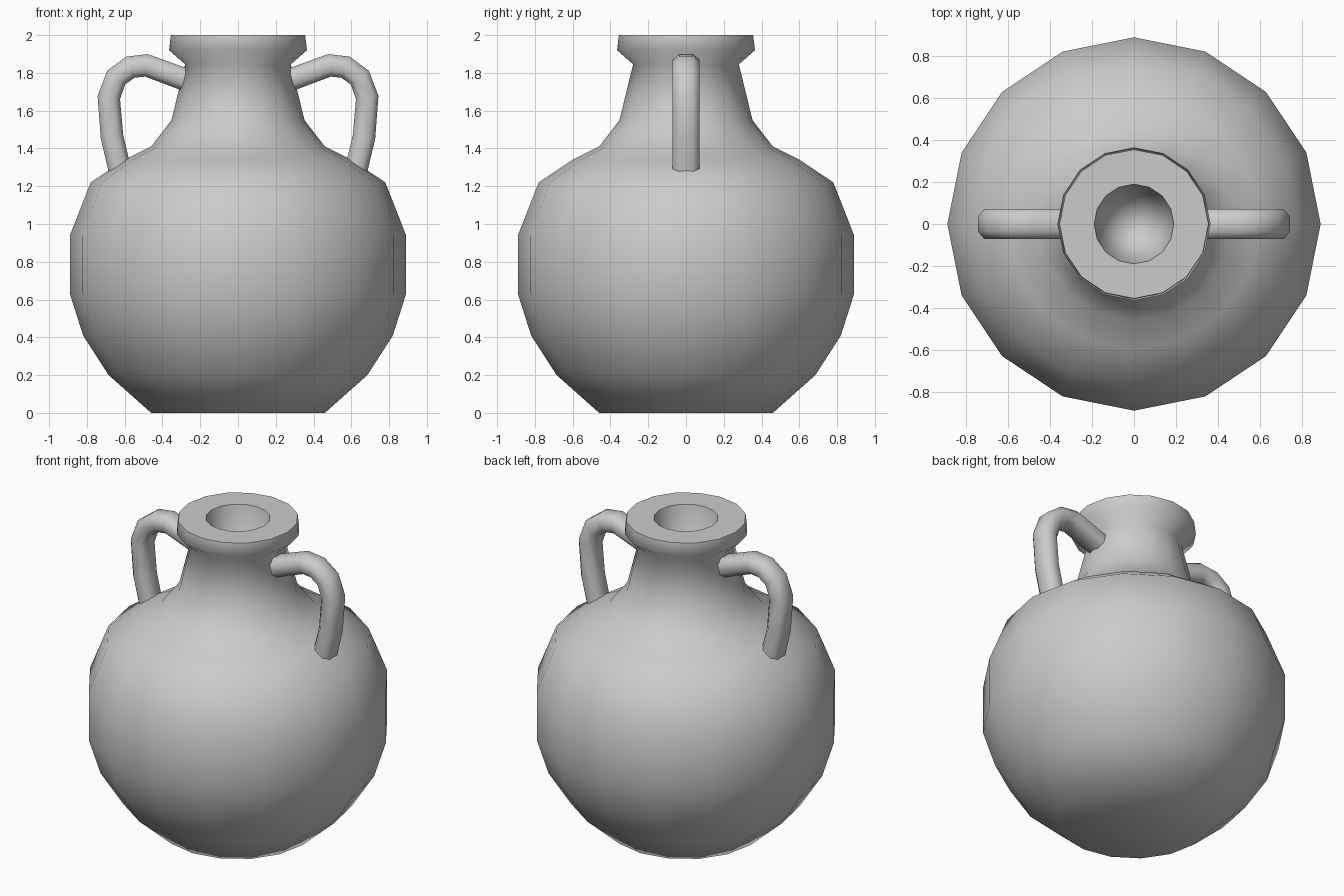
import bpy, bmesh, math
from mathutils import Vector

if "Cube" in bpy.data.objects:
    bpy.data.objects.remove(bpy.data.objects["Cube"])


def skin(name, rings, cap_ends):
    """Join a list of closed point rings into one smooth-shaded tube."""
    bm = bmesh.new()
    loops = [[bm.verts.new(p) for p in ring] for ring in rings]
    n = len(loops[0])
    for a, b in zip(loops, loops[1:]):
        for i in range(n):
            j = (i + 1) % n
            bm.faces.new((a[i], a[j], b[j], b[i]))
    if cap_ends:
        bm.faces.new(loops[0][::-1])
        bm.faces.new(loops[-1])
    bmesh.ops.remove_doubles(bm, verts=bm.verts[:], dist=1e-4)
    bmesh.ops.recalc_face_normals(bm, faces=bm.faces[:])
    mesh = bpy.data.meshes.new(name)
    bm.to_mesh(mesh)
    bm.free()
    obj = bpy.data.objects.new(name, mesh)
    bpy.context.collection.objects.link(obj)
    bpy.ops.object.select_all(action='DESELECT')
    obj.select_set(True)
    bpy.context.view_layer.objects.active = obj
    bpy.ops.object.shade_smooth_by_angle(angle=math.radians(70))
    return obj


# Vessel: 16-sided lathe from the base, over the lip and into the mouth
SIDES = 16
profile = [(0.46, 0), (0.685, 0.2), (0.82, 0.41), (0.89, 0.63), (0.89, 0.94),
           (0.78, 1.22), (0.60, 1.34), (0.46, 1.41), (0.352, 1.55),
           (0.28, 1.845), (0.365, 1.92), (0.355, 2.0), (0.19, 2.0),
           (0.16, 1.84), (0.10, 1.75), (0.03, 1.72)]
skin("jar_body",
     [[(r * math.cos(math.tau * i / SIDES), r * math.sin(math.tau * i / SIDES), z)
       for i in range(SIDES)] for r, z in profile], True)

# Handles: eight-sided section swept from neck to shoulder, mirrored in x
path = [Vector(p) for p in [(0.20, 1.735), (0.485, 1.84), (0.57, 1.83), (0.645, 1.775),
                            (0.684, 1.67), (0.667, 1.46), (0.605, 1.2)]]
section = [(0.06, 0.037), (0.03, 0.072), (-0.03, 0.072), (-0.06, 0.037),
           (-0.06, -0.037), (-0.03, -0.072), (0.03, -0.072), (0.06, -0.037)]
for name, side in (("right_handle", 1), ("left_handle", -1)):
    rings = []
    for k, c in enumerate(path):
        before = (c - path[k - 1]).normalized() if k > 0 else Vector((0, 0))
        after = (path[k + 1] - c).normalized() if k < len(path) - 1 else Vector((0, 0))
        t = (before + after).normalized()
        nx, nz = -t.y, t.x
        rings.append([(side * (c.x + nx * u), v, c.y + nz * u) for u, v in section])
    skin(name, rings, True)
